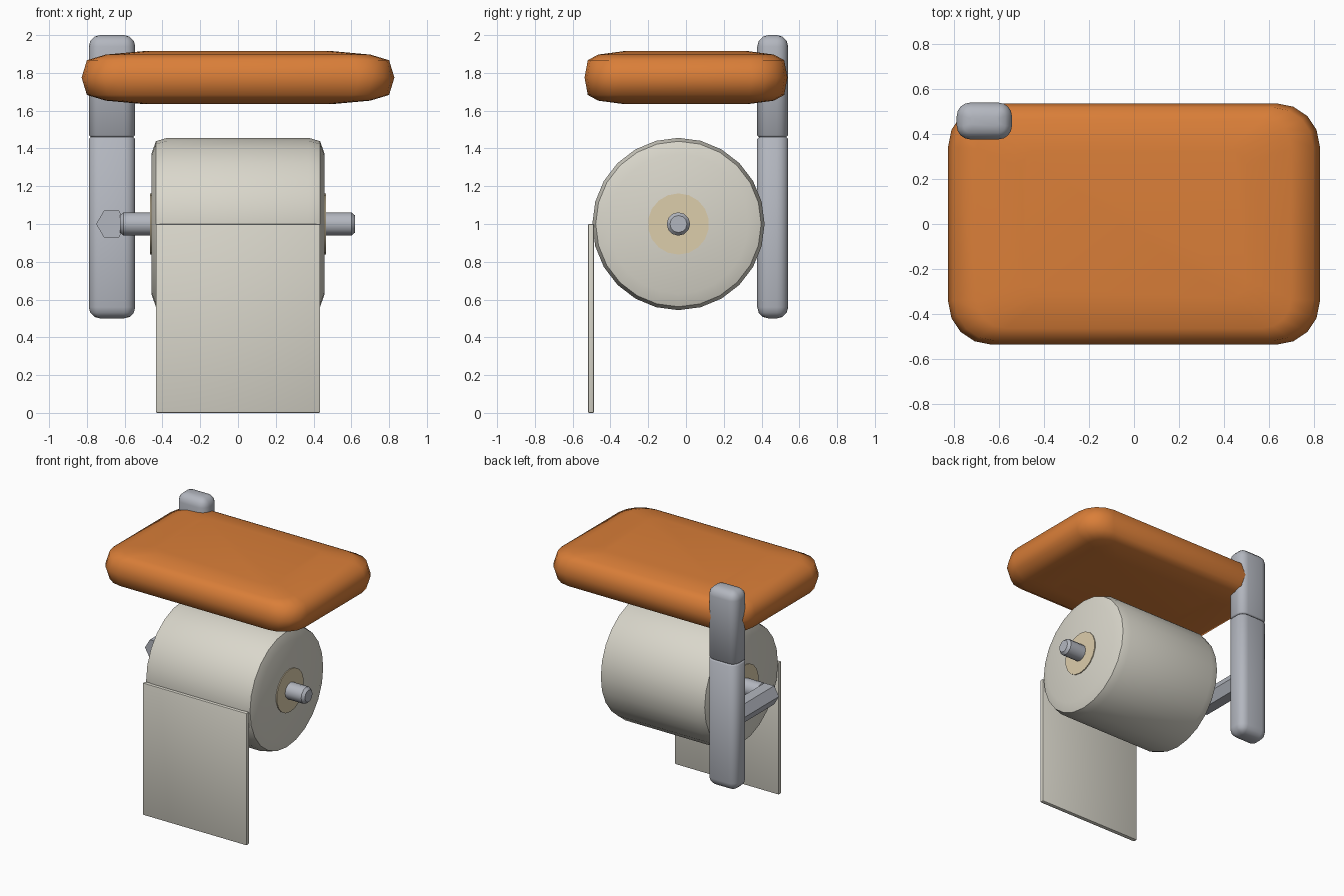
import bpy, bmesh, math
from mathutils import Matrix

if "Cube" in bpy.data.objects:
    bpy.data.objects.remove(bpy.data.objects["Cube"])


def material(name, rgb):
    m = bpy.data.materials.new(name)
    m.diffuse_color = (*rgb, 1)
    m.use_nodes = True
    m.node_tree.nodes["Principled BSDF"].inputs["Base Color"].default_value = m.diffuse_color
    return m


ORANGE = material("orange", (0.70, 0.21, 0.04))
METAL = material("grey metal", (0.45, 0.47, 0.52))
PAPER = material("paper", (0.70, 0.68, 0.60))
CARD = material("cardboard", (0.72, 0.61, 0.41))


def finish(bm, name, mat, angle):
    bmesh.ops.recalc_face_normals(bm, faces=bm.faces)
    me = bpy.data.meshes.new(name)
    bm.to_mesh(me)
    bm.free()
    me.materials.append(mat)
    ob = bpy.data.objects.new(name, me)
    bpy.context.collection.objects.link(ob)
    bpy.ops.object.select_all(action='DESELECT')
    ob.select_set(True)
    bpy.context.view_layer.objects.active = ob
    bpy.ops.object.shade_smooth_by_angle(angle=math.radians(angle))
    return ob


def loft(name, rings, mat, angle, matrix=None):
    """Bridge rings of points (equal counts) and cap both ends."""
    bm = bmesh.new()
    loops = [[bm.verts.new(p) for p in ring] for ring in rings]
    n = len(loops[0])
    for a, b in zip(loops, loops[1:]):
        for i in range(n):
            j = (i + 1) % n
            bm.faces.new((a[i], a[j], b[j], b[i]))
    bm.faces.new(loops[0])
    bm.faces.new(loops[-1])
    if matrix:
        bm.transform(matrix)
    return finish(bm, name, mat, angle)


def rounded_rect(cx, cy, hx, hy, r, z, seg):
    pts = []
    for k, (sx, sy) in enumerate(((1, 1), (-1, 1), (-1, -1), (1, -1))):
        for i in range(seg + 1):
            a = math.pi / 2 * (k + i / seg)
            pts.append((cx + sx * (hx - r) + r * math.cos(a),
                        cy + sy * (hy - r) + r * math.sin(a), z))
    return pts


def lathe_x(name, profile, sides, mat, angle):
    """Turned part around the x axis of the roll; profile is (x, radius)."""
    rings = [[(x, -0.04 + r * math.sin(2 * math.pi * i / sides),
               1 + r * math.cos(2 * math.pi * i / sides)) for i in range(sides)]
             for x, r in profile]
    return loft(name, rings, mat, angle)


# Cushion-like shelf: half sizes, corner radius and height off the middle
half = [(0.828, 0.537, 0.19, 0.0), (0.80, 0.52, 0.18, 0.092),
        (0.70, 0.465, 0.13, 0.122), (0.50, 0.33, 0.08, 0.14)]
levels = [(x, y, r, -h) for x, y, r, h in reversed(half)] + half[1:]
loft("shelf", [rounded_rect(0, 0, x, y, r, 1.775 + h, 4) for x, y, r, h in levels],
     ORANGE, 60)


# Wall post in two rounded pieces that meet at a seam
def post(name, levels):
    loft(name, [rounded_rect(-0.667, 0.459, 0.123, 0.082, 0.06, z, 4) if d == 0 else
                rounded_rect(-0.667, 0.459, 0.123 - d, 0.082 - d, max(0.06 - d, 0.012), z, 4)
                for z, d in levels], METAL, 50)


post("lower_post", [(0.50, 0.06), (0.508, 0.03), (0.53, 0.008), (0.56, 0),
                    (1.45, 0), (1.46, 0.01)])
post("upper_post", [(1.46, 0.01), (1.47, 0), (1.94, 0), (1.97, 0.008),
                    (1.992, 0.03), (2.0, 0.06)])

# Hexagonal arm from the post to the rod
loft("arm", [[(-0.67 + 0.081 * math.cos(i * math.pi / 3), y,
               1 + 0.081 * math.sin(i * math.pi / 3)) for i in range(6)]
             for y in (-0.04, 0.42)], METAL, 30)

# Rod, cardboard core and paper roll
lathe_x("rod", [(-0.625, 0.045), (-0.605, 0.062), (0.60, 0.062), (0.62, 0.045)],
        12, METAL, 35)
lathe_x("core", [(-0.466, 0.162), (0.466, 0.162)], 18, CARD, 30)
edge = [(0.375, 0.456), (0.435, 0.438), (0.459, 0.37)]
lathe_x("paper_roll", [(-x, r) for x, r in reversed(edge)] + edge, 24, PAPER, 45)

# Hanging sheet
bm = bmesh.new()
bmesh.ops.create_cube(bm, size=1, matrix=Matrix.Translation((0, -0.503, 0.5)) @
                      Matrix.Diagonal((0.87, 0.033, 1.0, 1)))
bmesh.ops.bevel(bm, geom=bm.edges[:], offset=0.007, segments=2, profile=0.5,
                affect='EDGES')
finish(bm, "hanging_sheet", PAPER, 40)
